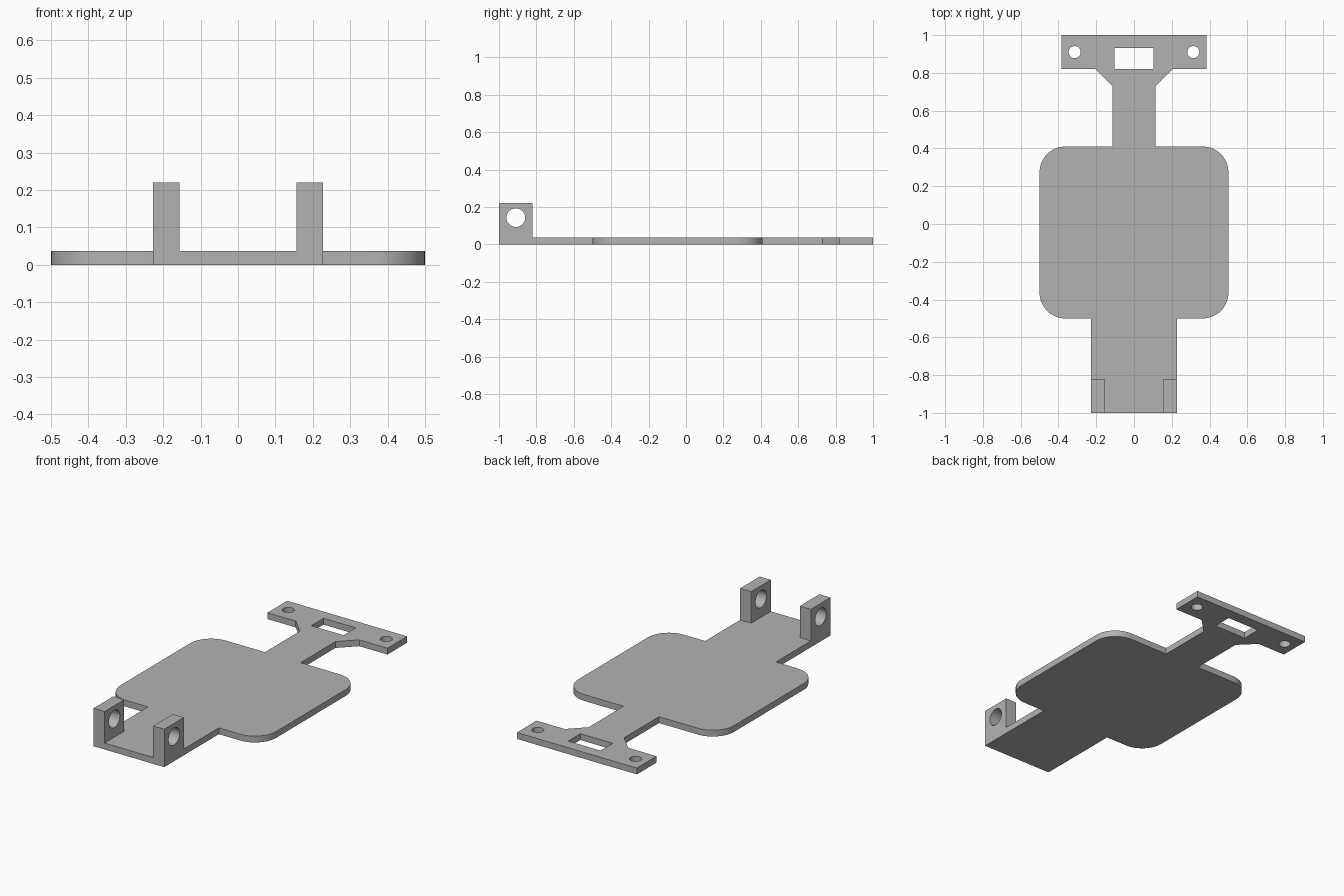
import bpy, bmesh
from math import sin, cos, pi, radians
from mathutils import Matrix

cube = bpy.data.objects.get("Cube")
if cube:
    bpy.data.objects.remove(cube)

THICK = 0.037      # plate thickness
LUG_TOP = 0.22

grey = bpy.data.materials.new("light grey")
grey.use_nodes = True
colour = (0.45, 0.45, 0.45, 1)
grey.diffuse_color = colour
grey.node_tree.nodes["Principled BSDF"].inputs["Base Color"].default_value = colour


def arc(cx, cy, r, start, end, steps):
    angles = [radians(start + (end - start) * i / steps) for i in range(steps + 1)]
    return [(cx + r * cos(a), cy + r * sin(a)) for a in angles]


def circle(cx, cy, r):
    return arc(cx, cy, r, 0, 360, 40)[:-1]


def rect(x0, x1, y0, y1):
    return [(x0, y0), (x1, y0), (x1, y1), (x0, y1)]


def slab(name, loops, depth, matrix=Matrix()):
    """Fill an outline with holes, then extrude it upwards."""
    bm = bmesh.new()
    edges = []
    for loop in loops:
        vs = [bm.verts.new((x, y, 0)) for x, y in loop]
        edges += [bm.edges.new((a, b)) for a, b in zip(vs, vs[1:] + vs[:1])]
    bmesh.ops.triangle_fill(bm, edges=edges, use_beauty=True, normal=(0, 0, 1))
    top = bmesh.ops.extrude_face_region(bm, geom=bm.faces[:], use_keep_orig=True)
    verts = [g for g in top["geom"] if isinstance(g, bmesh.types.BMVert)]
    bmesh.ops.translate(bm, verts=verts, vec=(0, 0, depth))
    bmesh.ops.transform(bm, matrix=matrix, verts=bm.verts[:])
    bmesh.ops.recalc_face_normals(bm, faces=bm.faces[:])
    mesh = bpy.data.meshes.new(name)
    bm.to_mesh(mesh)
    bm.free()
    mesh.materials.append(grey)
    obj = bpy.data.objects.new(name, mesh)
    bpy.context.collection.objects.link(obj)
    bpy.ops.object.select_all(action="DESELECT")
    obj.select_set(True)
    bpy.context.view_layer.objects.active = obj
    bpy.ops.object.shade_smooth_by_angle(angle=radians(30))
    return obj


# Base plate: right half of the outline, mirrored to the left
R = 0.136
half = [(0.227, -1), (0.227, -0.5)]
half += arc(0.5 - R, -0.5 + R, R, -90, 0, 12)
half += arc(0.5 - R, 0.41 - R, R, 0, 90, 12)
half += [(0.114, 0.41), (0.114, 0.73), (0.204, 0.82), (0.385, 0.82), (0.385, 1)]
outline = half + [(-x, y) for x, y in reversed(half)]
slot = rect(-0.104, 0.104, 0.82, 0.932)
screw_holes = [circle(s * 0.314, 0.91, 0.032) for s in (-1, 1)]
slab("base_plate", [outline, slot] + screw_holes, THICK)

# Hinge lugs: profile drawn in y and z, thickness along x
lug = [rect(-1, -0.82, THICK, LUG_TOP), circle(-0.91, 0.143, 0.05)]
to_side = Matrix(((0, 0, 1, 0), (1, 0, 0, 0), (0, 1, 0, 0), (0, 0, 0, 1)))
for name, x in (("left_hinge_lug", 0.156), ("right_hinge_lug", -0.227)):
    slab(name, lug, 0.071, Matrix.Translation((x, 0, 0)) @ to_side)
